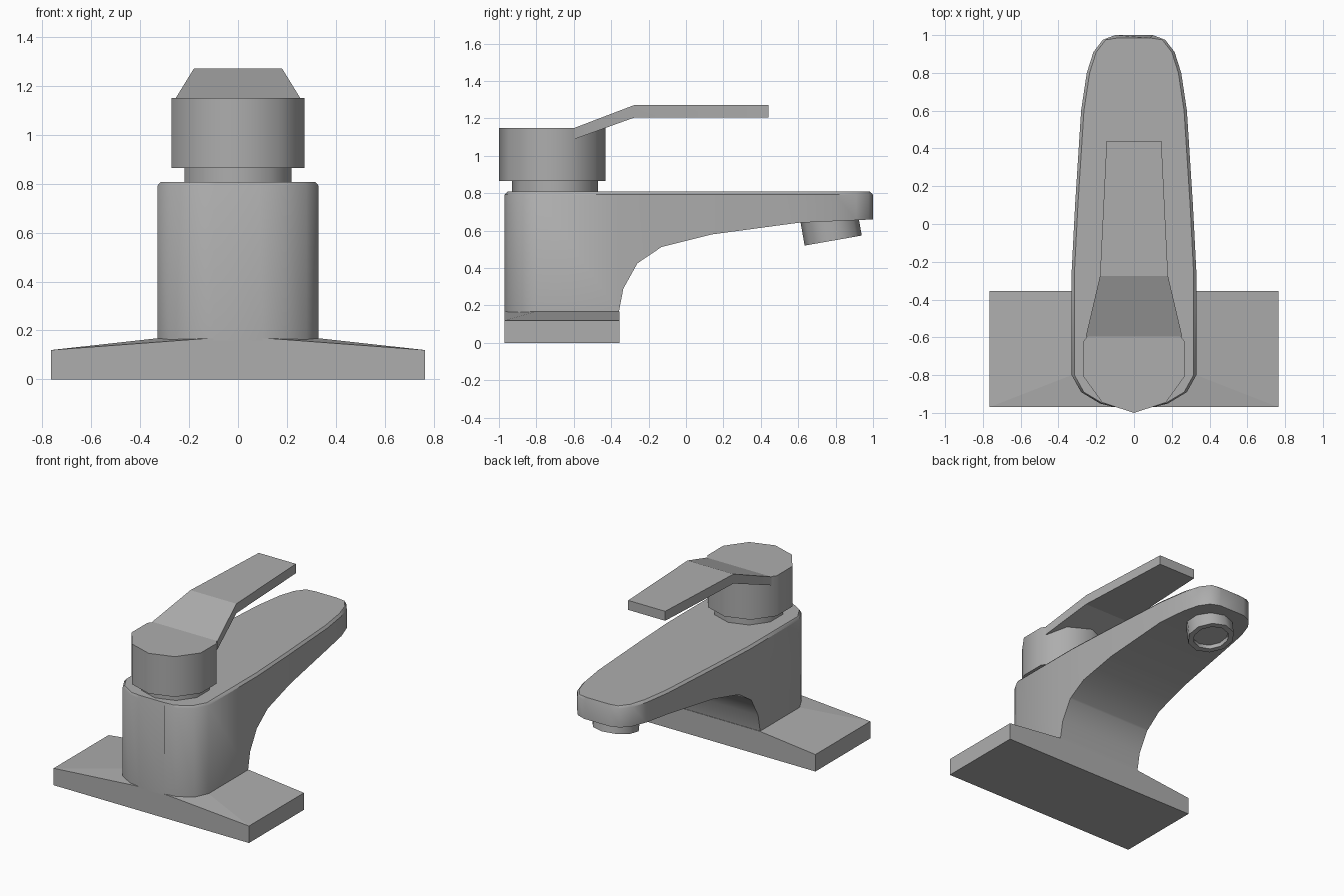
import bpy, bmesh, math
from mathutils import Matrix

if "Cube" in bpy.data.objects:
    bpy.data.objects.remove(bpy.data.objects["Cube"])

metal = bpy.data.materials.new("grey metal")
metal.diffuse_color = (0.42, 0.42, 0.42, 1)
metal.use_nodes = True
metal.node_tree.nodes["Principled BSDF"].inputs["Base Color"].default_value = metal.diffuse_color


def finish(name, bm, angle=40):
    bmesh.ops.recalc_face_normals(bm, faces=bm.faces[:])
    me = bpy.data.meshes.new(name)
    bm.to_mesh(me)
    bm.free()
    ob = bpy.data.objects.new(name, me)
    bpy.context.collection.objects.link(ob)
    me.materials.append(metal)
    bpy.ops.object.select_all(action='DESELECT')
    ob.select_set(True)
    bpy.context.view_layer.objects.active = ob
    bpy.ops.object.shade_smooth_by_angle(angle=math.radians(angle))
    return ob


def loft(name, sections, angle=40):
    """Skin a row of equal-length closed sections and cap both ends."""
    bm = bmesh.new()
    rings = [[bm.verts.new(p) for p in s] for s in sections]
    n = len(rings[0])
    for a, b in zip(rings, rings[1:]):
        for i in range(n):
            j = (i + 1) % n
            bm.faces.new((a[i], a[j], b[j], b[i]))
    bm.faces.new(rings[0])
    bm.faces.new(rings[-1])
    return finish(name, bm, angle)


def lerp(table, y):
    for (a, va), (b, vb) in zip(table, table[1:]):
        if y <= b:
            return va + (vb - va) * (y - a) / (b - a)
    return table[-1][1]


def ring(r, z, n=10):
    return [(r * math.sin(math.tau * i / n), -r * math.cos(math.tau * i / n), z)
            for i in range(n)]


# Spout body: half widths and underside heights along y, chamfered top rim
width = [(-0.97, 0.10), (-0.95, 0.18), (-0.89, 0.28), (-0.80, 0.33), (-0.25, 0.33),
         (0.10, 0.312), (0.60, 0.28), (0.80, 0.25), (0.91, 0.215), (0.975, 0.165), (1.0, 0.10)]
under = [(-0.97, 0.16), (-0.36, 0.16), (-0.335, 0.29), (-0.26, 0.425), (-0.13, 0.513),
         (0.14, 0.58), (0.60, 0.642), (1.0, 0.66)]
sections = []
for y in sorted({p[0] for p in width + under}):
    w, b = lerp(width, y), lerp(under, y)
    yt, wt = max(-0.955, min(0.985, y)), w - 0.015
    sections.append([(-w, y, b), (-w, y, 0.792), (-wt, yt, 0.808),
                     (wt, yt, 0.808), (w, y, 0.792), (w, y, b)])
loft("spout_body", sections)

# Base plate: flat slab with tops sloping down to both ends
bm = bmesh.new()
yf, yb, X, lo, hi = -0.97, -0.355, 0.765, 0.12, 0.168
for s in (-1, 1):
    def face(*pts):
        bm.faces.new([bm.verts.new((s * x, y, z)) for x, y, z in pts])
    face((X, yf, lo), (X, yb, lo), (0.33, yb, hi), (0.33, -0.8, hi))
    face((X, yf, lo), (0.33, -0.8, hi), (0.12, yf, hi))
    face((0.12, yf, hi), (0.33, -0.8, hi), (0.33, yb, hi), (0, yb, hi), (0, yf, hi))
    face((X, yf, 0), (X, yb, 0), (X, yb, lo), (X, yf, lo))
    face((0, yf, 0), (X, yf, 0), (X, yf, lo), (0.12, yf, hi), (0, yf, hi))
    face((0, yb, 0), (X, yb, 0), (X, yb, lo), (0.33, yb, hi), (0, yb, hi))
    face((0, yf, 0), (X, yf, 0), (X, yb, 0), (0, yb, 0))
bmesh.ops.remove_doubles(bm, verts=bm.verts[:], dist=0.0005)
finish("base_plate", bm, 3)

# Neck and turning head
neck = loft("neck", [ring(0.23, 0.80), ring(0.23, 0.87)])
neck.location.y = -0.70
head = loft("handle_head", [ring(0.285, 0.865), ring(0.285, 1.15)])
head.location.y = -0.715

# Lever: tapered, bent bar
lever = [(-0.595, 0.255, 1.09, 1.15), (-0.275, 0.18, 1.205, 1.272), (0.44, 0.145, 1.205, 1.272)]
loft("lever", [[(-w, y, b), (w, y, b), (w, y, t), (-w, y, t)] for y, w, b, t in lever], 15)

# Outlet nozzle: tilted ring with a recessed opening
nozzle = loft("outlet_nozzle", [ring(0.155, 0.14), ring(0.155, 0), ring(0.118, 0), ring(0.118, 0.03)])
nozzle.matrix_world = Matrix.Translation((0, 0.787, 0.547)) @ Matrix.Rotation(math.radians(10), 4, 'X')
